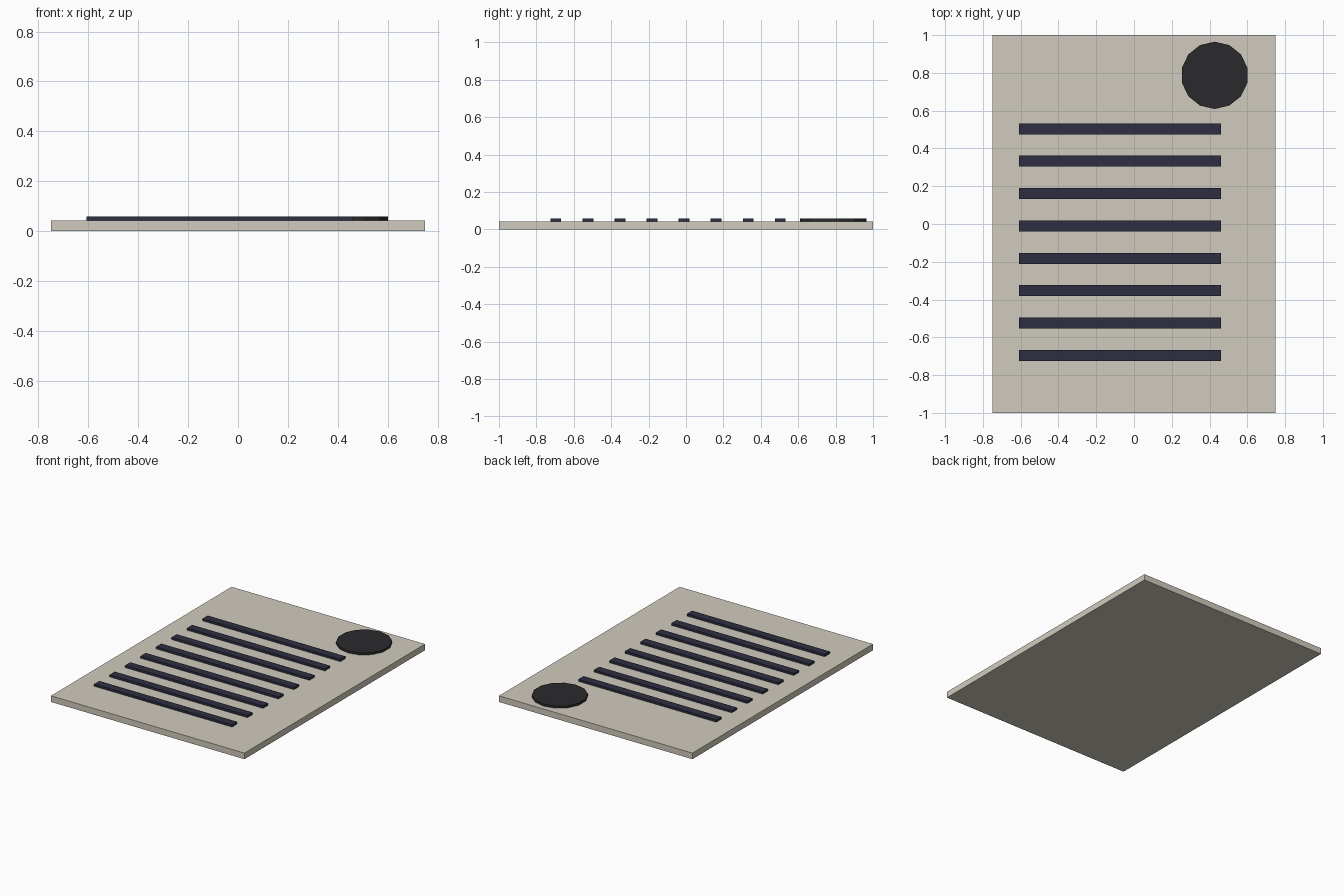
import bpy

if "Cube" in bpy.data.objects:
    bpy.data.objects.remove(bpy.data.objects["Cube"])

SLAB_TOP = 0.043
RAISED_TOP = 0.058


def make_material(name, rgb):
    mat = bpy.data.materials.new(name)
    mat.diffuse_color = (*rgb, 1.0)
    mat.use_nodes = True
    mat.node_tree.nodes["Principled BSDF"].inputs["Base Color"].default_value = mat.diffuse_color
    return mat


def finish(name, mat):
    obj = bpy.context.object
    obj.name = name
    obj.data.materials.append(mat)
    return obj


def add_box(name, x0, x1, y0, y1, z0, z1, mat):
    bpy.ops.mesh.primitive_cube_add(
        size=1, location=((x0 + x1) / 2, (y0 + y1) / 2, (z0 + z1) / 2))
    bpy.context.object.scale = (x1 - x0, y1 - y0, z1 - z0)
    bpy.ops.object.transform_apply(location=False, rotation=False, scale=True)
    return finish(name, mat)


paper = make_material("paper_beige", (0.64, 0.60, 0.52))
ink = make_material("ink_navy", (0.027, 0.027, 0.052))
seal_dark = make_material("seal_charcoal", (0.023, 0.023, 0.027))

# Flat sheet
add_box("sheet", -0.75, 0.75, -1, 1, 0, SLAB_TOP, paper)

# Eight raised lines
for i in range(8):
    y = 0.504 - i * 1.2 / 7
    add_box(f"line_{i + 1}", -0.608, 0.461, y - 0.029, y + 0.029,
            SLAB_TOP, RAISED_TOP, ink)

# Fourteen-sided round seal in the corner
bpy.ops.mesh.primitive_cylinder_add(
    vertices=14, radius=0.178, depth=RAISED_TOP - SLAB_TOP,
    location=(0.427, 0.787, (SLAB_TOP + RAISED_TOP) / 2))
finish("round_seal", seal_dark)
